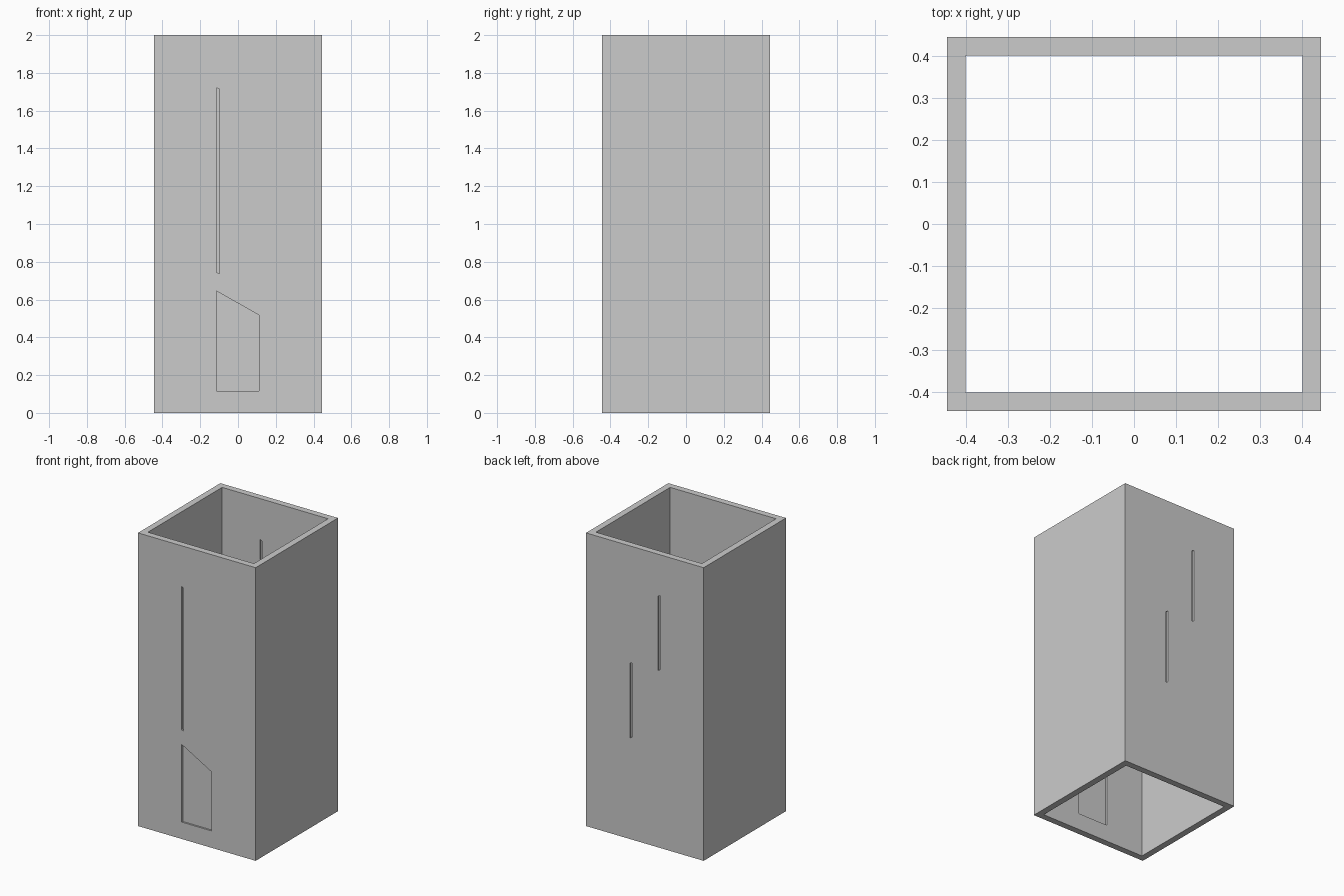
import bpy, bmesh

if "Cube" in bpy.data.objects:
    bpy.data.objects.remove(bpy.data.objects["Cube"])

OUT, INN, H = 0.444, 0.40, 2.0
MID = (OUT + INN) / 2


def prism(name, pts, y, depth):
    """Extrude an (x, z) outline along y, centred on y."""
    bm = bmesh.new()
    a = [bm.verts.new((x, y - depth / 2, z)) for x, z in pts]
    b = [bm.verts.new((x, y + depth / 2, z)) for x, z in pts]
    n = len(pts)
    bm.faces.new(a)
    bm.faces.new(b[::-1])
    for i in range(n):
        bm.faces.new((a[i], b[i], b[(i + 1) % n], a[(i + 1) % n]))
    bmesh.ops.recalc_face_normals(bm, faces=bm.faces)
    me = bpy.data.meshes.new(name)
    bm.to_mesh(me)
    bm.free()
    ob = bpy.data.objects.new(name, me)
    bpy.context.collection.objects.link(ob)
    return ob


def slit(x, z0, z1, w=0.016, slant=0.008):
    """Narrow window outline with ends sloping like the door top."""
    l, r = x - w / 2, x + w / 2
    return [(l, z0 + slant), (r, z0), (r, z1 - slant), (l, z1)]


# Square tower shell, open at both ends
bm = bmesh.new()
signs = [(-1, -1), (1, -1), (1, 1), (-1, 1)]
rings = [[bm.verts.new((sx * r, sy * r, z)) for sx, sy in signs]
         for r, z in ((OUT, 0), (OUT, H), (INN, H), (INN, 0))]
for k in range(4):
    p, q = rings[k], rings[(k + 1) % 4]
    for i in range(4):
        j = (i + 1) % 4
        bm.faces.new((p[i], p[j], q[j], q[i]))
bmesh.ops.recalc_face_normals(bm, faces=bm.faces)
mesh = bpy.data.meshes.new("tower_walls")
bm.to_mesh(mesh)
bm.free()
walls = bpy.data.objects.new("tower_walls", mesh)
bpy.context.collection.objects.link(walls)

# Openings: slanted door and tall window in front, two stepped windows behind
door = [(-0.114, 0.115), (0.112, 0.115), (0.112, 0.517), (-0.114, 0.645)]
openings = [
    ("door", door, -MID),
    ("front_window", slit(-0.107, 0.737, 1.722), -MID),
    ("back_upper_window", slit(-0.107, 1.207, 1.722), MID),
    ("back_lower_window", slit(0.104, 0.69, 1.207), MID),
]
for name, pts, y in openings:
    # Cut through the wall, then fill with a thin recessed panel
    cutter = prism(name + "_cutter", pts, y, 0.1)
    cutter.hide_render = True
    mod = walls.modifiers.new(name, 'BOOLEAN')
    mod.operation = 'DIFFERENCE'
    mod.solver = 'EXACT'
    mod.object = cutter
    bpy.context.view_layer.objects.active = walls
    bpy.ops.object.modifier_apply(modifier=mod.name)
    bpy.data.objects.remove(cutter)
    prism(name + "_panel", pts, y, 0.02)
